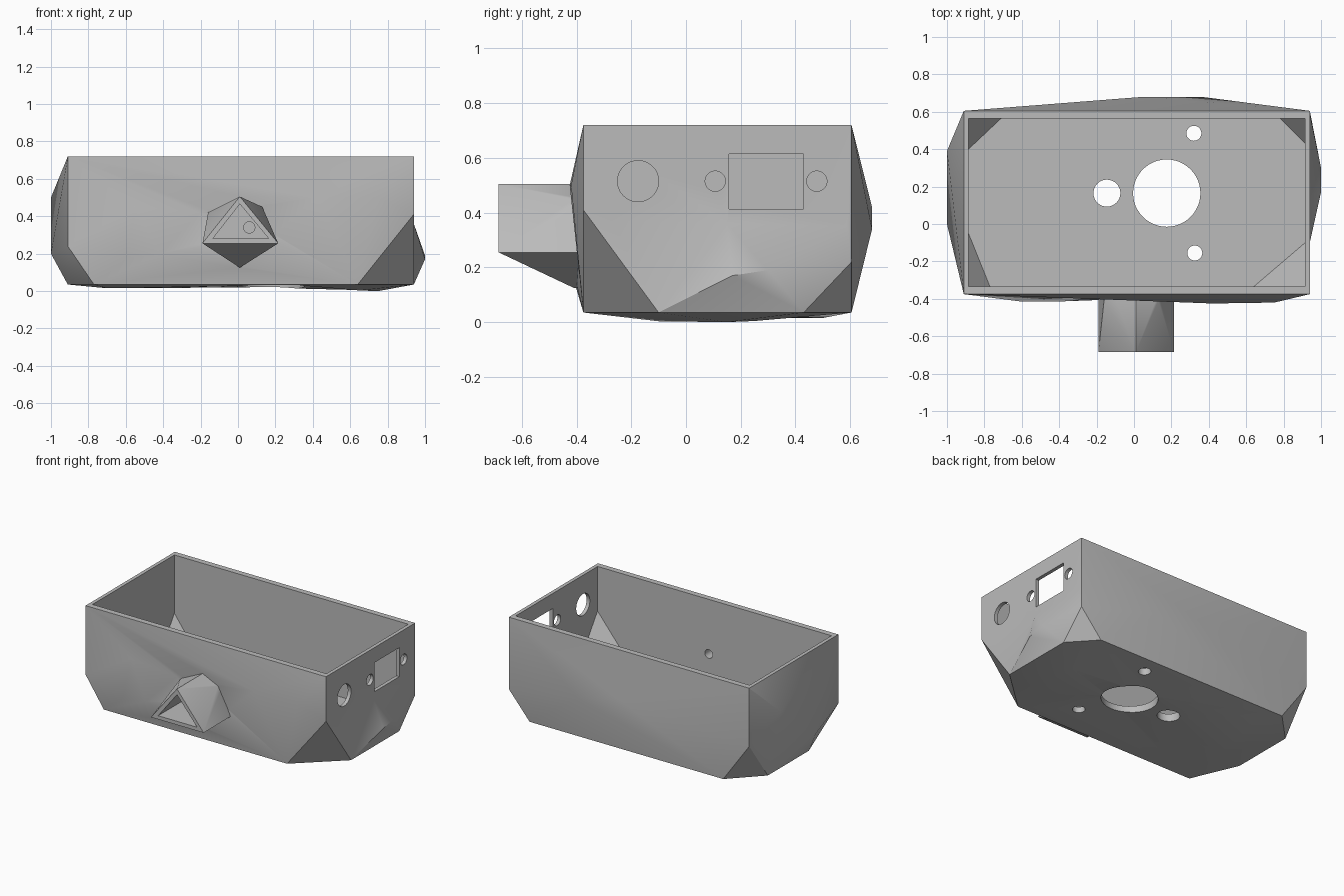
import bpy, bmesh, math
from mathutils import Vector
from mathutils.geometry import delaunay_2d_cdt

cube = bpy.data.objects.get("Cube")
if cube:
    bpy.data.objects.remove(cube, do_unlink=True)

grey = bpy.data.materials.new("plain_grey")
grey.use_nodes = True
colour = (0.5, 0.5, 0.5, 1)
grey.diffuse_color = colour
grey.node_tree.nodes["Principled BSDF"].inputs["Base Color"].default_value = colour

TOP, BASE = 0.72, 0.035


def finish(bm, name):
    bmesh.ops.remove_doubles(bm, verts=bm.verts, dist=0.0005)
    bmesh.ops.recalc_face_normals(bm, faces=bm.faces)
    mesh = bpy.data.meshes.new(name)
    bm.to_mesh(mesh)
    bm.free()
    mesh.materials.append(grey)
    obj = bpy.data.objects.new(name, mesh)
    bpy.context.collection.objects.link(obj)
    return obj


def hull(name, points):
    bm = bmesh.new()
    verts = [bm.verts.new(p) for p in points]
    out = bmesh.ops.convex_hull(bm, input=verts)
    unused = {g for g in out["geom_interior"] + out["geom_unused"]
              if isinstance(g, bmesh.types.BMVert)}
    bmesh.ops.delete(bm, geom=list(unused), context='VERTS')
    return finish(bm, name)


def panel(bm, outline, bulges, axis):
    """Fill an outline, passing through the bulge points, flattened along axis."""
    pts = outline + bulges
    flat = [Vector([p[i] for i in range(3) if i != axis]) for p in pts]
    _, _, tris, orig, _, _ = delaunay_2d_cdt(flat, [], [list(range(len(outline)))], 1, 1e-5)
    verts = [bm.verts.new(pts[o[0]]) for o in orig]
    for t in tris:
        bm.faces.new([verts[i] for i in t])


def cut(body, tool, operation='DIFFERENCE'):
    mod = body.modifiers.new("cut", 'BOOLEAN')
    mod.operation, mod.solver, mod.object = operation, 'EXACT', tool
    bpy.context.view_layer.objects.active = body
    bpy.ops.object.modifier_apply(modifier=mod.name)
    bpy.data.objects.remove(tool, do_unlink=True)


def drill(body, centre, radius, depth, axis):
    rot = {'x': (0, math.pi / 2, 0), 'y': (math.pi / 2, 0, 0), 'z': (0, 0, 0)}[axis]
    bpy.ops.mesh.primitive_cylinder_add(vertices=48, radius=radius, depth=depth,
                                        location=centre, rotation=rot)
    cut(body, bpy.context.object)


# Corners in order round the box: x, y, height of the cut, its x and y on the floor
corners = [(-0.91, -0.375, 0.24, -0.77, -0.05), (0.94, -0.375, 0.41, 0.64, -0.10),
           (0.94, 0.605, 0.22, 0.78, 0.43), (-0.91, 0.605, 0.315, -0.71, 0.40)]


def corner_points(c, dx=0, dy=0, top=TOP, base=BASE):
    x, y, h, px, qy = c
    x -= math.copysign(dx, x)
    y -= math.copysign(dy, y)
    return (x, y, top), (x, y, h), (px, y, base), (x, qy, base)


rim, side, along_x, along_y = zip(*[corner_points(c) for c in corners])

# Faceted outer shell with slightly bulging walls
bulges = [
    [(-0.6, -0.415, 0.17), (-0.42, -0.415, 0.2), (-0.2, -0.385, 0.42), (-0.55, -0.385, 0.45),
     (0.2, -0.39, 0.3), (0.42, -0.425, 0.5), (0.75, -0.42, 0.5)],
    [(0.94, -0.27, 0.37), (0.94, 0.15, 0.36), (0.94, 0.59, 0.35), (1, 0.17, 0.17), (1, 0.3, 0.19)],
    [(0.05, 0.68, 0.42), (0.36, 0.68, 0.34)],
    [(-1, 0.39, 0.5), (-1, 0, 0.2)],
]
bm = bmesh.new()
for i in range(4):
    j = (i + 1) % 4
    foot, axis = (along_x, 1) if i % 2 == 0 else (along_y, 0)
    panel(bm, [rim[i], rim[j], side[j], foot[j], foot[i], side[i]], bulges[i], axis)
    bm.faces.new([bm.verts.new(p) for p in (side[i], along_x[i], along_y[i])])
floor = [along_x[0], along_x[1], along_y[1], along_y[2],
         along_x[2], along_x[3], along_y[3], along_y[0]]
panel(bm, floor, [(0.65, -0.1, 0.003), (0.75, 0.15, 0), (0.7, 0.25, 0.004), (-0.7, 0, 0.015),
                  (-0.6, 0.5, 0.015), (0.05, 0.3, 0.02), (0.3, 0.1, 0.033)], 2)
bm.faces.new([bm.verts.new(p) for p in rim])
case = finish(bm, "open_case")

# Hood on the front: triangular mouth widening to a six-sided root
mouth = [(0.01, 0.505), (0.215, 0.255), (-0.19, 0.255)]
root = mouth + [(0.13, 0.45), (0.01, 0.125), (-0.16, 0.42)]
hood = hull("hood", [(x, -0.685, z) for x, z in mouth] +
            [(x, y, z) for y in (-0.41, -0.36) for x, z in root])
cut(case, hood, 'UNION')

# Hollow inside with matching corner cuts
cavity = hull("cavity", [p for c in corners for p in corner_points(c, 0.025, 0.04, 0.8, 0.075)])
cut(case, cavity)

# Triangular pocket in the hood and a small hole behind it
pocket = [(0.01, 0.465), (0.165, 0.28), (-0.135, 0.28)]
cut(case, hull("pocket", [(x, y, z) for y in (-0.75, -0.41) for x, z in pocket]))
drill(case, (0.06, -0.37, 0.34), 0.03, 0.2, 'y')

# Openings in the side wall
for y, r in ((-0.175, 0.075), (0.107, 0.037), (0.478, 0.037)):
    drill(case, (0.93, y, 0.515), r, 0.2, 'x')
window = hull("window", [(x, y, z) for x in (0.85, 1.05) for y in (0.157, 0.43)
                         for z in (0.413, 0.615)])
cut(case, window)

# Openings in the floor
for x, y, r in ((0.175, 0.165, 0.18), (-0.145, 0.165, 0.072),
                (0.32, 0.485, 0.04), (0.325, -0.155, 0.04)):
    drill(case, (x, y, 0.04), r, 0.2, 'z')

bpy.ops.object.select_all(action='DESELECT')
case.select_set(True)
bpy.context.view_layer.objects.active = case
bpy.ops.object.shade_smooth_by_angle(angle=math.radians(30))
